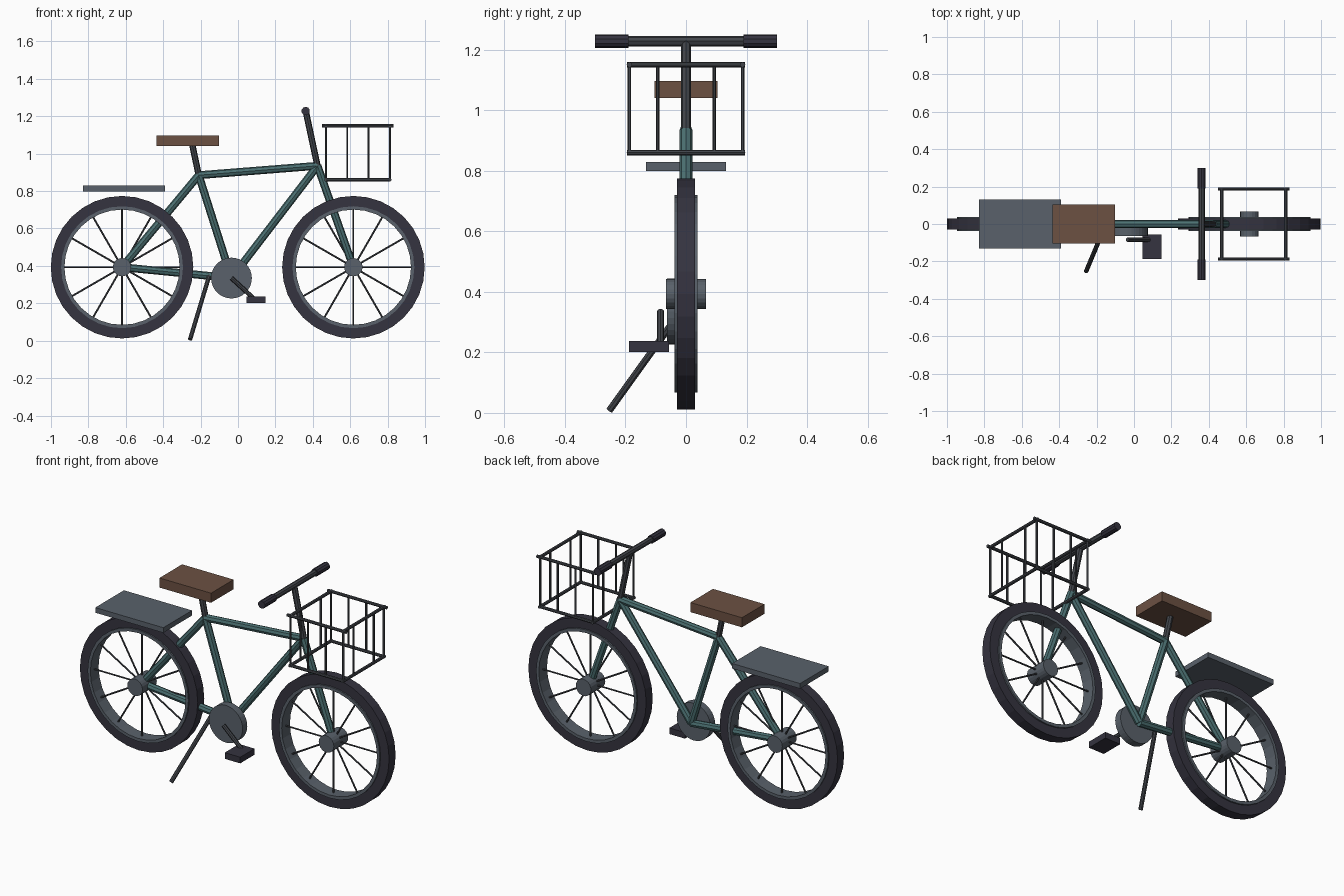
import bpy, bmesh, math
from mathutils import Vector, Matrix

if "Cube" in bpy.data.objects:
    bpy.data.objects.remove(bpy.data.objects["Cube"], do_unlink=True)


def material(name, r, g, b):
    m = bpy.data.materials.new(name)
    m.use_nodes = True
    m.diffuse_color = (r, g, b, 1)
    m.node_tree.nodes["Principled BSDF"].inputs["Base Color"].default_value = (r, g, b, 1)
    return m


rubber = material("dark rubber", .035, .033, .05)
steel = material("grey steel", .1, .12, .145)
dark_metal = material("dark metal", .055, .06, .07)
teal = material("teal paint", .07, .16, .165)
leather = material("brown leather", .15, .082, .055)


def finish(name, bm, mat):
    bmesh.ops.recalc_face_normals(bm, faces=bm.faces)
    mesh = bpy.data.meshes.new(name)
    bm.to_mesh(mesh)
    bm.free()
    mesh.materials.append(mat)
    ob = bpy.data.objects.new(name, mesh)
    bpy.context.collection.objects.link(ob)
    return ob


def rods(name, pairs, radius, mat, sides=8):
    """Straight round bars between pairs of points, joined in one object."""
    bm = bmesh.new()
    for a, b in pairs:
        a, b = Vector(a), Vector(b)
        turn = (b - a).to_track_quat('Z', 'Y').to_matrix().to_4x4()
        bmesh.ops.create_cone(bm, cap_ends=True, segments=sides, radius1=radius, radius2=radius,
                              depth=(b - a).length, matrix=Matrix.Translation((a + b) / 2) @ turn)
    return finish(name, bm, mat)


def box(name, centre, size, mat):
    bm = bmesh.new()
    bmesh.ops.create_cube(bm, size=1, matrix=Matrix.Translation(centre) @ Matrix.Diagonal((*size, 1)))
    return finish(name, bm, mat)


def ring(name, centre, inner, outer, half_width, mat):
    """Rectangular section spun around the wheel axle."""
    bm = bmesh.new()
    c = Vector(centre)
    section = [(inner, -half_width), (outer, -half_width), (outer, half_width), (inner, half_width)]
    vs = [bm.verts.new(c + Vector((r, y, 0))) for r, y in section]
    edges = [bm.edges.new((vs[i], vs[i - 1])) for i in range(4)]
    bmesh.ops.spin(bm, geom=vs + edges, cent=c, axis=(0, 1, 0), angle=math.tau, steps=32, use_merge=True)
    bmesh.ops.remove_doubles(bm, verts=bm.verts, dist=.0005)
    return finish(name, bm, mat)


# Wheels
rear_axle, front_axle = Vector((-.62, 0, .393)), Vector((.617, 0, .393))
for side, axle in (("rear", rear_axle), ("front", front_axle)):
    ring(side + "_tyre", axle, .318, .381, .03, rubber)
    ring(side + "_rim", axle, .308, .326, .038, steel)
    half_hub = Vector((0, .066, 0))
    rods(side + "_hub", [(axle - half_hub, axle + half_hub)], .049, steel, 20)
    ends = [axle + .315 * Vector((math.cos(i * math.tau / 12), 0, math.sin(i * math.tau / 12)))
            for i in range(12)]
    rods(side + "_spokes", [(axle, e) for e in ends], .005, dark_metal, 6)

# Frame
seat_joint, head = Vector((-.21, 0, .885)), Vector((.425, 0, .935))
crank_centre = Vector((-.035, 0, .335))
for name, a, b in (("seat_tube", crank_centre, seat_joint), ("top_tube", seat_joint, head),
                   ("down_tube", crank_centre, head), ("chain_stay", crank_centre, rear_axle),
                   ("seat_stay", seat_joint, rear_axle), ("fork", head, front_axle)):
    rods(name, [(a, b)], .021, teal)

# Saddle and luggage rack
rods("seat_post", [(seat_joint, (-.245, 0, 1.05))], .017, dark_metal)
box("saddle", (-.268, 0, 1.069), (.333, .208, .056), leather)
box("rear_rack", (-.61, 0, .814), (.44, .264, .03), steel)

# Steering
bar_centre = Vector((.362, 0, 1.228))
rods("stem", [(head, bar_centre)], .017, dark_metal)
rods("handlebar", [(bar_centre - Vector((0, .295, 0)), bar_centre + Vector((0, .295, 0)))], .017, dark_metal)
for side, s in (("left", 1), ("right", -1)):
    rods(side + "_grip", [(bar_centre + Vector((0, s * .19, 0)), bar_centre + Vector((0, s * .3, 0)))],
         .0225, rubber, 10)

# Basket: two rail hoops joined by uprights
back, front, half, low, high = .47, .812, .187, .86, 1.15
rails = []
for z, over in ((low, 0), (high, .02)):
    rails += [((back - over, y, z), (front + over, y, z)) for y in (-half, half)]
    rails += [((x, -half - .008, z), (x, half + .008, z)) for x in (back, front)]
rods("basket_rails", rails, .009, dark_metal)
posts = [(back + (front - back) * i / 3, y) for i in range(4) for y in (-half, half)]
posts += [(x, y) for x in (back, front) for y in (-half / 2, half / 2)]
rods("basket_uprights", [((x, y, low), (x, y, high)) for x, y in posts], .006, dark_metal, 6)

# Drive and stand
rods("chainring", [(crank_centre + Vector((0, -.063, 0)), crank_centre + Vector((0, -.02, 0)))], .109, steel, 32)
rods("crank_arm", [(crank_centre + Vector((0, -.084, 0)), (.085, -.084, .225))], .012, dark_metal)
box("pedal", (.096, -.122, .219), (.1, .132, .036), rubber)
rods("kickstand", [((-.15, 0, .36), (-.256, -.253, .008))], .012, dark_metal)
